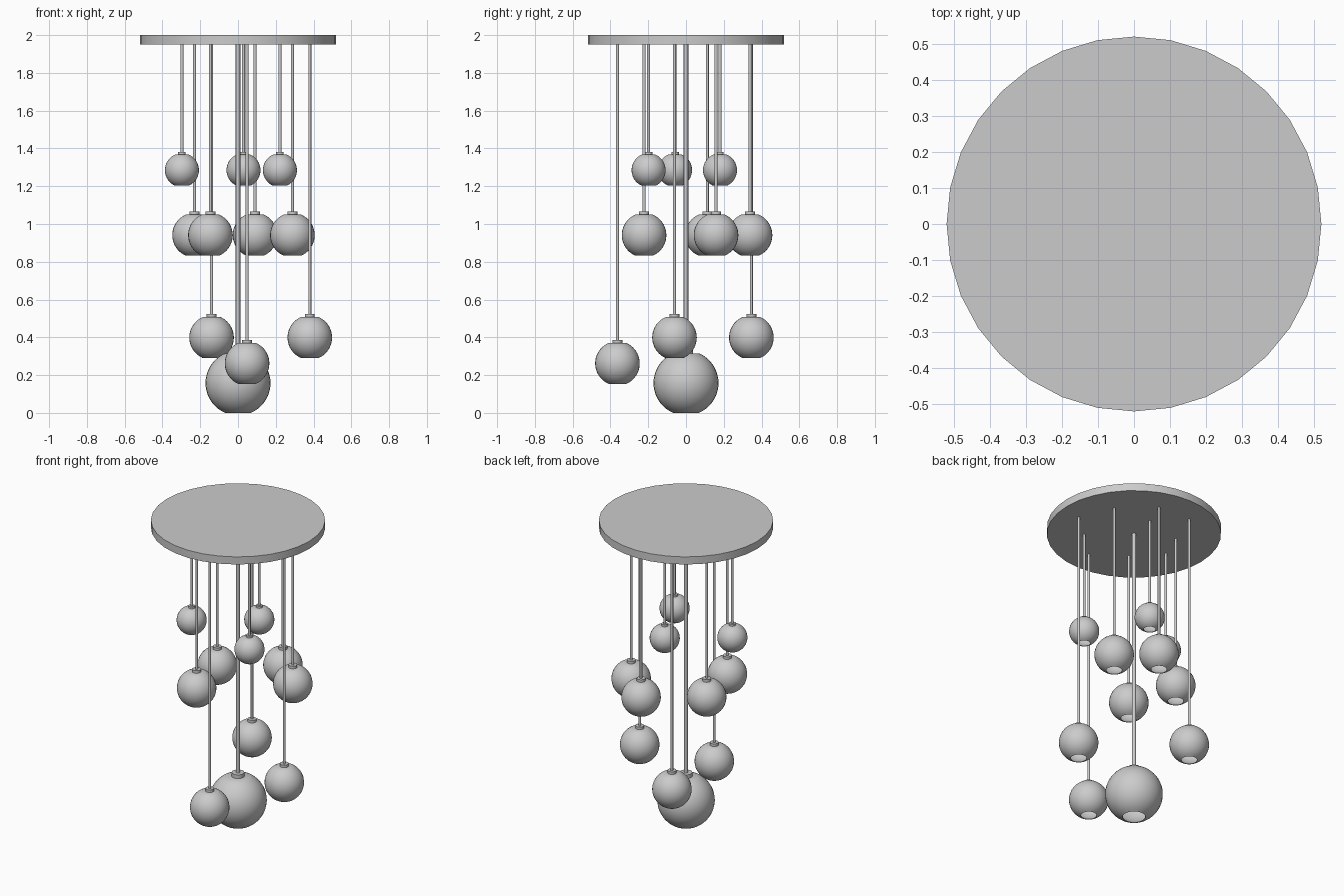
import bpy, bmesh, math

if "Cube" in bpy.data.objects:
    bpy.data.objects.remove(bpy.data.objects["Cube"])

SEG = 32
CUT = math.asin(0.4)      # polar angle of the flat top and the bottom opening


def finish(obj, name):
    obj.name = name
    bpy.ops.object.select_all(action='DESELECT')
    obj.select_set(True)
    bpy.context.view_layer.objects.active = obj
    bpy.ops.object.shade_smooth_by_angle(angle=math.radians(35))


def cylinder(name, x, y, z0, z1, r, seg=SEG):
    bpy.ops.mesh.primitive_cylinder_add(vertices=seg, radius=r, depth=z1 - z0,
                                        location=(x, y, (z0 + z1) / 2))
    finish(bpy.context.object, name)


def globe(name, x, y, z, r, steps=20):
    # Thin shell turned from a profile: down the inside, up the outside
    angles = [CUT + (math.pi - 2 * CUT) * i / steps for i in range(steps + 1)]
    inner = [(0.97 * r * math.sin(a), 0.97 * r * math.cos(a)) for a in angles]
    outer = [(r * math.sin(a), r * math.cos(a)) for a in reversed(angles)]
    bm = bmesh.new()
    rings = []
    for pr, pz in inner + outer:
        rings.append([bm.verts.new((pr * math.cos(t), pr * math.sin(t), pz))
                      for t in (2 * math.pi * k / SEG for k in range(SEG))])
    for a, b in zip(rings, rings[1:]):
        for k in range(SEG):
            n = (k + 1) % SEG
            bm.faces.new((a[k], a[n], b[n], b[k]))
    bm.faces.new(rings[0][::-1])
    bm.faces.new(rings[-1])
    mesh = bpy.data.meshes.new(name)
    bm.to_mesh(mesh)
    bm.free()
    obj = bpy.data.objects.new(name, mesh)
    obj.location = (x, y, z)
    bpy.context.collection.objects.link(obj)
    finish(obj, name)


def pendant(tag, x, y, z, r, cord_r):
    flat = z + r * math.cos(CUT)
    top = z + 1.06 * r
    globe("globe_" + tag, x, y, z, r)
    cylinder("cap_" + tag, x, y, flat - 0.005, top, 0.22 * r)
    cylinder("cord_" + tag, x, y, top - 0.005, 1.955, cord_r, 12)


# Ceiling plate
cylinder("ceiling_plate", 0, 0, 1.95, 2.0, 0.52)

# Central large pendant
pendant("large", 0, 0, 0.158, 0.172, 0.012)

# Hanging pendants: x, y, centre height, radius
pendants = [
    (-0.297, -0.058, 1.285, 0.09), (0.029, 0.18, 1.285, 0.09),
    (0.222, -0.198, 1.285, 0.09),
    (-0.23, 0.113, 0.941, 0.118), (-0.146, -0.222, 0.941, 0.118),
    (0.09, 0.339, 0.941, 0.118), (0.288, 0.159, 0.941, 0.118),
    (-0.14, 0.346, 0.399, 0.118), (0.38, -0.061, 0.399, 0.118),
    (0.048, -0.363, 0.262, 0.118),
]
for i, p in enumerate(pendants):
    pendant(str(i + 1), *p, 0.008)
